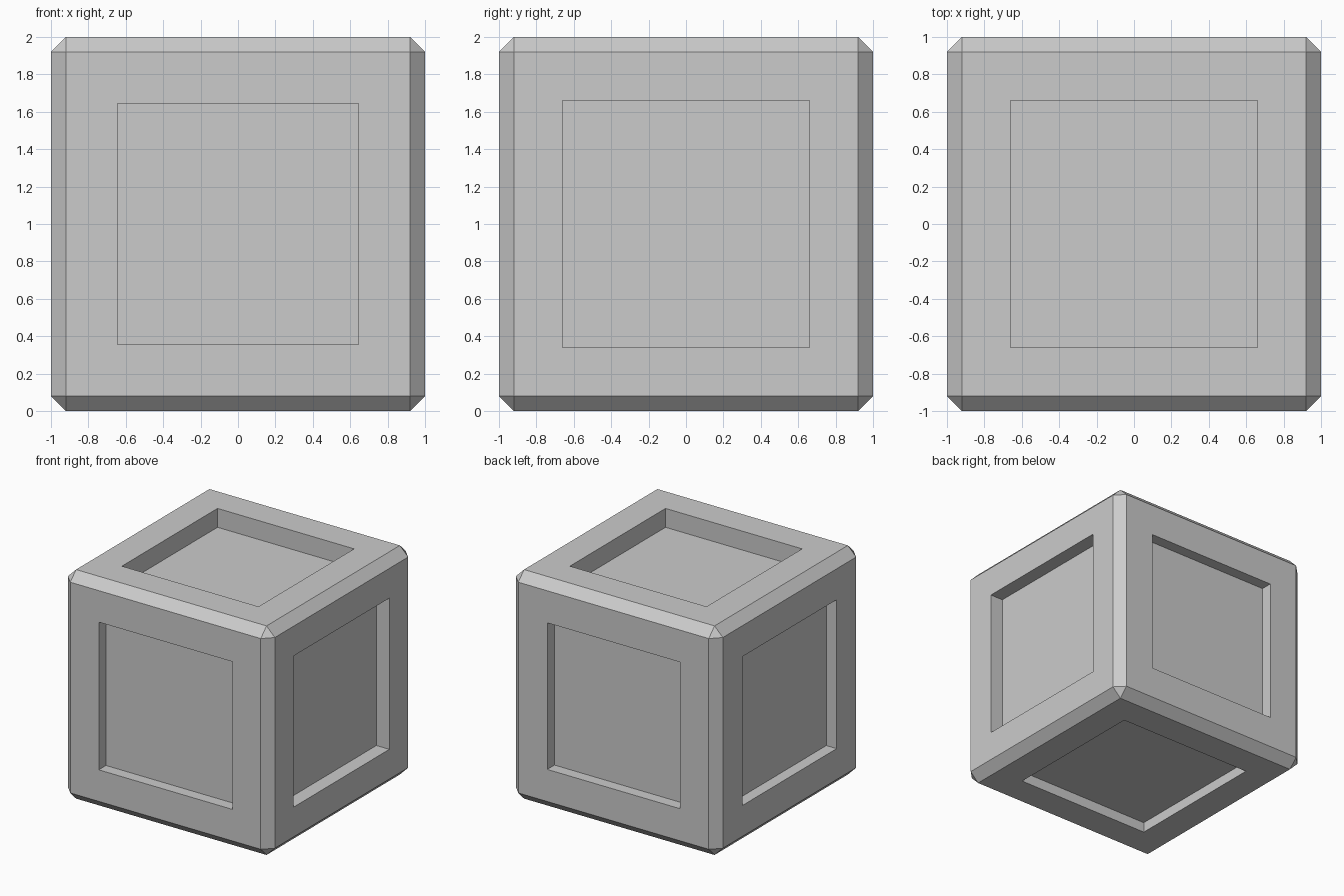
import bpy, bmesh
from mathutils import Vector

if "Cube" in bpy.data.objects:
    bpy.data.objects.remove(bpy.data.objects["Cube"])

# Single grey for the whole block
grey = bpy.data.materials.new("light_grey")
grey.diffuse_color = (0.6, 0.6, 0.6, 1)
grey.use_nodes = True
grey.node_tree.nodes["Principled BSDF"].inputs["Base Color"].default_value = grey.diffuse_color

CHAMFER = 0.08
# Recessed panels: outward direction, half width, depth
PANELS = [
    ((0, -1, 0), 0.645, 0.10),   # front
    ((0, 1, 0), 0.64, 0.10),     # back
    ((1, 0, 0), 0.66, 0.125),    # right
    ((-1, 0, 0), 0.65, 0.10),    # left
    ((0, 0, 1), 0.66, 0.165),    # top
    ((0, 0, -1), 0.66, 0.09),    # bottom
]

# Chamfered cube
bm = bmesh.new()
bmesh.ops.create_cube(bm, size=2)
bmesh.ops.bevel(bm, geom=bm.edges[:], offset=CHAMFER, segments=1,
                affect='EDGES', profile=0.5)


def recess(direction, half, depth):
    """Inset the face looking along direction and sink it straight in."""
    n = Vector(direction)
    bm.normal_update()
    face = max((f for f in bm.faces if f.normal.dot(n) > 0.99),
               key=lambda f: f.calc_area())
    # Border around the panel
    bmesh.ops.inset_individual(bm, faces=[face], thickness=1 - CHAMFER - half,
                               use_even_offset=True)
    # Vertical walls and panel floor
    floor = bmesh.ops.extrude_discrete_faces(bm, faces=[face])["faces"][0]
    bmesh.ops.translate(bm, verts=floor.verts[:], vec=-n * depth)


for panel in PANELS:
    recess(*panel)

bmesh.ops.recalc_face_normals(bm, faces=bm.faces[:])
bmesh.ops.translate(bm, verts=bm.verts[:], vec=(0, 0, 1))

mesh = bpy.data.meshes.new("panelled_block")
bm.to_mesh(mesh)
bm.free()
mesh.materials.append(grey)
block = bpy.data.objects.new("panelled_block", mesh)
bpy.context.collection.objects.link(block)
